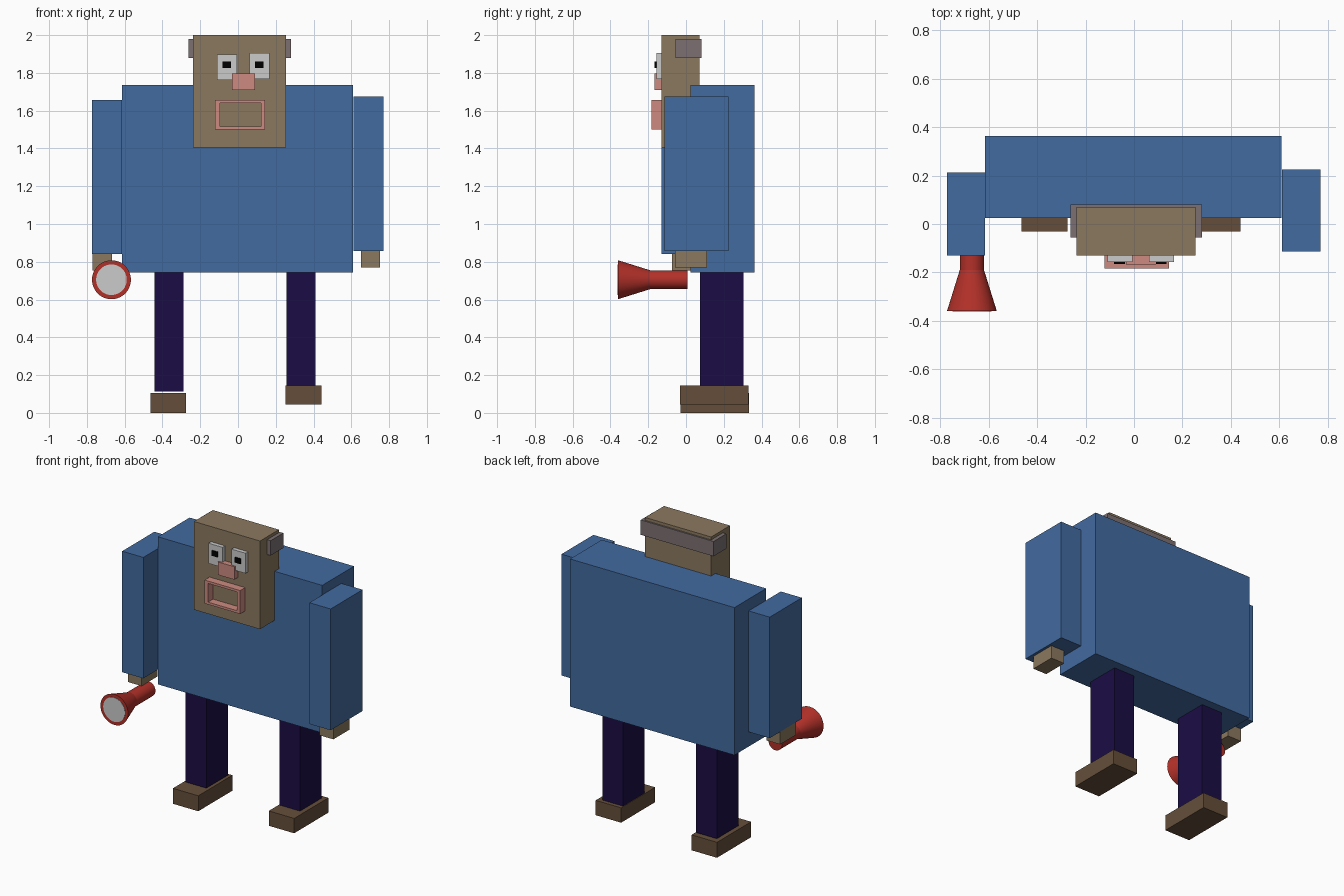
import bpy, bmesh, math
from mathutils import Matrix

if "Cube" in bpy.data.objects:
    bpy.data.objects.remove(bpy.data.objects["Cube"])


def material(name, rgb):
    m = bpy.data.materials.new(name)
    m.diffuse_color = (*rgb, 1)
    m.use_nodes = True
    m.node_tree.nodes["Principled BSDF"].inputs["Base Color"].default_value = m.diffuse_color
    return m


BLUE = material("blue_cloth", (0.055, 0.147, 0.35))
SKIN = material("skin", (0.26, 0.19, 0.115))
NAVY = material("navy_cloth", (0.011, 0.004, 0.06))
BROWN = material("brown_leather", (0.13, 0.076, 0.042))
PINK = material("pink", (0.61, 0.26, 0.22))
HAIR = material("hair", (0.2, 0.16, 0.165))
BLACK = material("black", (0.0, 0.0, 0.0))
RED = material("red", (0.45, 0.03, 0.022))


def add_object(name, bm, mat=None):
    me = bpy.data.meshes.new(name)
    bmesh.ops.recalc_face_normals(bm, faces=bm.faces)
    bm.to_mesh(me)
    bm.free()
    ob = bpy.data.objects.new(name, me)
    bpy.context.collection.objects.link(ob)
    if mat:
        me.materials.append(mat)
    return ob


def box(name, x, y, z, mat=None):
    """Box from (min, max) ranges."""
    bm = bmesh.new()
    size = [b - a for a, b in (x, y, z)]
    mid = [(a + b) / 2 for a, b in (x, y, z)]
    bmesh.ops.create_cube(bm, size=1, matrix=Matrix.Translation(mid) @ Matrix.Diagonal((*size, 1)))
    return add_object(name, bm, mat)


def lathe(name, profile, x, z, mat=None, sides=48):
    """Spin (radius, y) points about a y-parallel axis through x, z."""
    bm = bmesh.new()
    vs = [bm.verts.new((x + r, y, z)) for r, y in profile]
    es = [bm.edges.new(p) for p in zip(vs, vs[1:])]
    bmesh.ops.spin(bm, geom=vs + es, cent=(x, 0, z), axis=(0, 1, 0),
                   angle=math.tau, steps=sides, use_duplicate=False)
    bmesh.ops.remove_doubles(bm, verts=bm.verts, dist=1e-5)
    ob = add_object(name, bm, mat)
    bpy.ops.object.select_all(action='DESELECT')
    ob.select_set(True)
    bpy.context.view_layer.objects.active = ob
    bpy.ops.object.shade_smooth_by_angle(angle=math.radians(15))
    return ob


# Body and head
box("torso", (-0.615, 0.61), (0.025, 0.363), (0.743, 1.737), BLUE)
box("head", (-0.237, 0.255), (-0.13, 0.071), (1.406, 2.0), SKIN)
box("hair_band", (-0.262, 0.281), (-0.055, 0.081), (1.88, 1.98), HAIR)

# Arms and hands
box("right_arm", (-0.772, -0.615), (-0.13, 0.212), (0.842, 1.657), BLUE)
box("left_arm", (0.612, 0.77), (-0.114, 0.226), (0.857, 1.674), BLUE)
box("right_hand", (-0.77, -0.667), (-0.073, 0.097), (0.755, 0.842), SKIN)
box("left_hand", (0.65, 0.752), (-0.059, 0.112), (0.77, 0.857), SKIN)

# Legs and shoes
box("right_leg", (-0.443, -0.288), (0.075, 0.304), (0.112, 0.743), NAVY)
box("left_leg", (0.256, 0.41), (0.075, 0.304), (0.143, 0.743), NAVY)
box("right_shoe", (-0.464, -0.275), (-0.03, 0.333), (0.0, 0.104), BROWN)
box("left_shoe", (0.252, 0.441), (-0.032, 0.331), (0.044, 0.144), BROWN)

# Eyes with pupils
for side, x, z in (("right", -0.058, 1.83), ("left", 0.114, 1.836)):
    box(side + "_eye", (x - 0.052, x + 0.052), (-0.157, -0.12), (z - 0.068, z + 0.068))
    px = x - 0.002
    box(side + "_pupil", (px - 0.022, px + 0.022), (-0.166, -0.15), (1.825, 1.859), BLACK)

# Nose
box("nose", (-0.033, 0.09), (-0.168, -0.12), (1.71, 1.797), PINK)

# Mouth: open rectangular frame
bm = bmesh.new()
outer = ((-0.121, 1.499), (0.144, 1.499), (0.144, 1.657), (-0.121, 1.657))
inner = ((-0.095, 1.515), (0.121, 1.515), (0.121, 1.641), (-0.095, 1.641))
rings = [[bm.verts.new((x, y, z)) for x, z in loop]
         for y, loop in ((-0.183, outer), (-0.183, inner), (-0.128, inner), (-0.128, outer))]
for a in range(4):
    r0, r1 = rings[a], rings[(a + 1) % 4]
    for i in range(4):
        j = (i + 1) % 4
        bm.faces.new((r0[i], r0[j], r1[j], r1[i]))
add_object("mouth_frame", bm, PINK)

# Torch with a flared head
lathe("torch_body", [(0, 0.007), (0.05, 0.007), (0.05, -0.19), (0.103, -0.36), (0, -0.36)],
      -0.67, 0.705, RED)
lathe("torch_lens", [(0, -0.355), (0.081, -0.355), (0.081, -0.362), (0, -0.362)], -0.67, 0.705)
